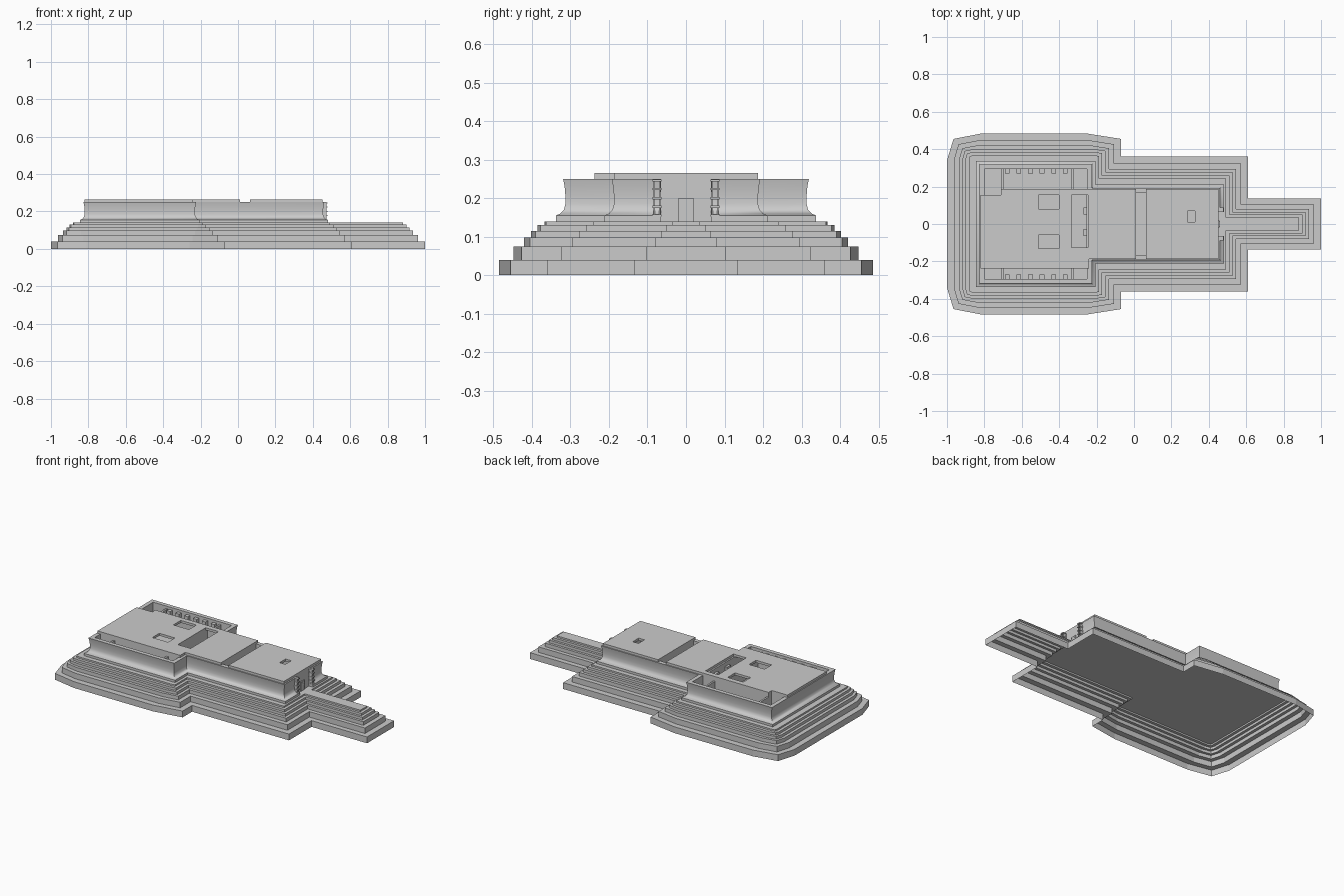
import bpy, bmesh, math

if "Cube" in bpy.data.objects:
    bpy.data.objects.remove(bpy.data.objects["Cube"])


def finish(name, bm):
    bmesh.ops.recalc_face_normals(bm, faces=bm.faces)
    me = bpy.data.meshes.new(name)
    bm.to_mesh(me)
    bm.free()
    ob = bpy.data.objects.new(name, me)
    bpy.context.collection.objects.link(ob)
    return ob


def inside(r, x, y):
    return r[0] < x < r[1] and r[2] < y < r[3]


def plan(name, rects, z0, z1, holes=()):
    """Extrude the union of rectangles (x0, x1, y0, y1) minus holes."""
    both = list(rects) + list(holes)
    xs = sorted({v for r in both for v in r[:2]})
    ys = sorted({v for r in both for v in r[2:]})
    bm = bmesh.new()
    vs = {}

    def vert(x, y):
        if (x, y) not in vs:
            vs[x, y] = bm.verts.new((x, y, z0))
        return vs[x, y]

    for a, b in zip(xs, xs[1:]):
        for c, d in zip(ys, ys[1:]):
            mx, my = (a + b) / 2, (c + d) / 2
            if any(inside(r, mx, my) for r in rects) and not any(inside(h, mx, my) for h in holes):
                bm.faces.new([vert(a, c), vert(b, c), vert(b, d), vert(a, d)])
    ext = bmesh.ops.extrude_face_region(bm, geom=bm.faces[:], use_keep_orig=True)
    for v in ext["geom"]:
        if isinstance(v, bmesh.types.BMVert):
            v.co.z = z1
    bmesh.ops.dissolve_limit(bm, angle_limit=0.01, verts=bm.verts, edges=bm.edges)
    return finish(name, bm)


def boxes(name, items):
    """One object from boxes (x0, x1, y0, y1, z0, z1)."""
    bm = bmesh.new()
    for a, b, c, d, e, f in items:
        made = bmesh.ops.create_cube(bm, size=1)
        for v in made["verts"]:
            v.co = ((a + b) / 2 + v.co.x * (b - a), (c + d) / 2 + v.co.y * (d - c),
                    (e + f) / 2 + v.co.z * (f - e))
    return finish(name, bm)


def mirror_path(half):
    return half + [(x, -y) for x, y in reversed(half)]


# Stepped terrace: open-bottomed shell, corners squaring up towards the top
def terrace_outline(d):
    k = max(0.12, 1 - d / 0.13)
    x0, x1, y, s = d - 1, -0.07 - d, 0.485 - d, 0.135 - 0.85 * d
    return mirror_path([
        (x0, y - 0.145 * k), (x0 + 0.035 * k, y - 0.03 * k), (x0 + 0.19 * k, y),
        (x1 - 0.19 * k, y), (x1, y - 0.03 * k), (x1, 0.36 - d),
        (0.61 - d, 0.36 - d), (0.61 - d, s), (1 - d, s)])


FLOOR = 0.14
bm = bmesh.new()
prev, z_low = None, 0
for d, z in [(0, 0.04), (0.037, 0.075), (0.065, 0.098), (0.083, 0.115), (0.1, 0.13), (0.118, FLOOR)]:
    for zz in (z_low, z):
        ring = [bm.verts.new((x, y, zz)) for x, y in terrace_outline(d)]
        if prev:
            for i in range(len(ring)):
                j = (i + 1) % len(ring)
                bm.faces.new([prev[i], prev[j], ring[j], ring[i]])
        prev = ring
    z_low = z
bm.faces.new(prev)
finish("stepped_terrace", bm)

# Enclosure wall: flared profile swept around the T-shaped plan, open at the gate
profile = [(0.025, FLOOR), (0.025, 0.155), (0.013, 0.16), (0.004, 0.17), (0, 0.185), (0, 0.205),
           (0.002, 0.23), (0.006, 0.25), (-0.02, 0.25), (-0.02, FLOOR)]


def wall_path(e):
    half = [(0.455 + e, 0.065), (0.455 + e, 0.187 + e), (-0.23 + e, 0.187 + e),
            (-0.23 + e, 0.313 + e), (-0.82 - e, 0.313 + e)]
    return mirror_path(half)


bm = bmesh.new()
lines = [[bm.verts.new((x, y, z)) for x, y in wall_path(e)] for e, z in profile]
for a, b in zip(lines, lines[1:] + lines[:1]):
    for i in range(len(a) - 1):
        bm.faces.new([a[i], a[i + 1], b[i + 1], b[i]])
bm.faces.new([l[0] for l in lines])
bm.faces.new([l[-1] for l in lines])
wall = finish("enclosure_wall", bm)
bpy.context.view_layer.objects.active = wall
wall.select_set(True)
bpy.ops.object.shade_smooth_by_angle(angle=math.radians(35))

# Roof slabs with light wells
plan("main_roof", [(-0.82, -0.71, -0.237, 0.155), (-0.71, -0.24, -0.237, 0.187),
                   (-0.24, 0.01, -0.187, 0.187)], 0.25, 0.265,
     [(-0.51, -0.4, 0.08, 0.155), (-0.51, -0.4, -0.13, -0.06), (-0.335, -0.245, -0.125, 0.155)])
plan("hall_roof", [(0.065, 0.452, -0.187, 0.187)], 0.25, 0.265, [(0.285, 0.325, 0.01, 0.07)])

# Inner walls: side court walls, light well partitions, cross walls
plan("inner_walls", [
    (-0.8, -0.71, 0.14, 0.155), (-0.71, -0.24, 0.172, 0.187), (-0.8, -0.24, -0.237, -0.222),
    (-0.71, -0.695, 0.14, 0.187), (-0.255, -0.24, -0.237, 0.187),
    (-0.35, -0.335, -0.222, 0.172), (-0.005, 0.01, -0.167, 0.167), (0.065, 0.08, -0.167, 0.167)],
     FLOOR, 0.25)

# Side court partitions and rows of pilasters
partitions, pilasters = [], []
for lo, hi, side in ((0.187, 0.293, 1), (0.237, 0.293, -1)):
    ya, yb = sorted((lo * side, hi * side))
    for x in (-0.71, -0.335, -0.25):
        partitions.append((x, x + 0.012, ya, yb, FLOOR, 0.235))
    ya, yb = sorted((0.27 * side, 0.293 * side))
    for i in range(6):
        x = -0.69 + i * 0.062
        pilasters.append((x, x + 0.025, ya, yb, FLOOR, 0.235))
boxes("court_partitions", partitions)
boxes("court_pilasters", pilasters)

# Small niches in the large light well
boxes("well_niches", [(-0.27, -0.255, y - 0.018, y + 0.018, FLOOR, 0.225) for y in (0.07, -0.045)])

# Gate: infill panel, door leaf with studs, ladder-like bracket posts
boxes("gate_panel", [(0.436, 0.452, -0.065, 0.065, FLOOR, 0.25)])
boxes("gate_door", [(0.452, 0.457, -0.02, 0.02, FLOOR, 0.2)])
boxes("door_studs", [(0.457, 0.459, y - 0.0015, y + 0.0015, z - 0.0015, z + 0.0015)
                     for y in (-0.011, 0.011) for z in (0.15, 0.163, 0.176, 0.19)])
brackets = []
for s in (-1, 1):
    for c in (0.068, 0.082):
        brackets.append((0.452, 0.474, s * c - 0.002, s * c + 0.002, FLOOR, 0.25))
    for z in (0.155, 0.178, 0.2, 0.224, 0.246):
        ya, yb = sorted((s * 0.063, s * 0.087))
        brackets.append((0.452, 0.479, ya, yb, z - 0.003, z + 0.003))
boxes("gate_brackets", brackets)
